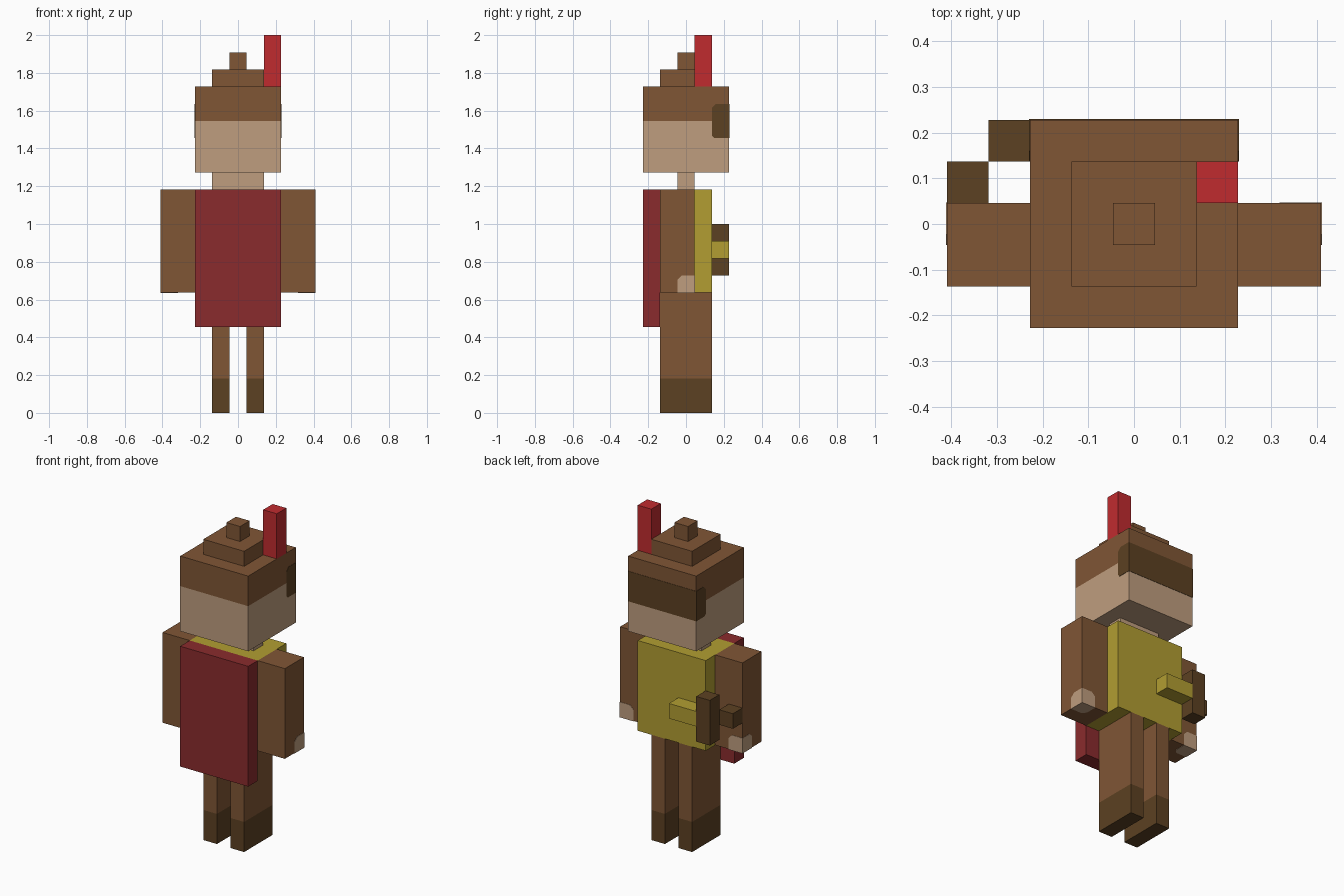
import bpy
import bmesh

if "Cube" in bpy.data.objects:
    bpy.data.objects.remove(bpy.data.objects["Cube"], do_unlink=True)

U = 1 / 11      # one block of the figure
EPS = 0.02      # lift of painted plates, in blocks


def material(name, rgb):
    lin = [((c / 255 + 0.055) / 1.055) ** 2.4 for c in rgb] + [1.0]
    m = bpy.data.materials.new(name)
    m.use_nodes = True
    m.diffuse_color = lin
    bsdf = next(n for n in m.node_tree.nodes if n.type == 'BSDF_PRINCIPLED')
    bsdf.inputs["Base Color"].default_value = lin
    return m


BROWN = material("brown", (128, 86, 53))
DARK = material("dark_brown", (92, 65, 34))
SKIN = material("skin", (191, 158, 127))
CRIMSON = material("crimson", (138, 43, 45))
RED = material("bright_red", (192, 43, 47))
YELLOW = material("mustard_yellow", (178, 158, 50))


def finish(name, bm, mat):
    bmesh.ops.recalc_face_normals(bm, faces=bm.faces)
    bmesh.ops.scale(bm, vec=(U, U, U), verts=bm.verts)
    me = bpy.data.meshes.new(name)
    bm.to_mesh(me)
    bm.free()
    me.materials.append(mat)
    ob = bpy.data.objects.new(name, me)
    bpy.context.collection.objects.link(ob)
    return ob


def box_bm(x, y, z):
    bm = bmesh.new()
    bmesh.ops.create_cube(bm, size=1)
    for v in bm.verts:
        v.co = [r[0] if c < 0 else r[1] for c, r in zip(v.co, (x, y, z))]
    return bm


def box(name, x, y, z, mat):
    return finish(name, box_bm(x, y, z), mat)


def span(a, b, s):
    return tuple(sorted((a * s, b * s)))


def hand(name, s):
    """Hand patch wrapping the arm's outer rear corner, inner edges bevelled."""
    bm = box_bm(span(3.5, 4.5 + EPS, s), (-0.5, 0.5 + EPS), (7 - EPS, 8))
    inner = min(bm.verts, key=lambda v: abs(v.co.x) + v.co.y - v.co.z)
    bmesh.ops.bevel(bm, geom=list(inner.link_edges), offset=0.25,
                    segments=1, affect='EDGES')
    finish(name, bm, SKIN)


# Legs, feet, arms and hands
for side, s in (("left", 1), ("right", -1)):
    box(side + "_foot", span(0.5, 1.5, s), (-1.5, 1.5), (0, 2), DARK)
    box(side + "_leg", span(0.5, 1.5, s), (-1.5, 1.5), (2, 7), BROWN)
    box(side + "_arm", span(2.5, 4.5, s), (-1.5, 0.5), (7, 13), BROWN)
    hand(side + "_hand", s)

# Torso and front apron
box("torso", (-2.5, 2.5), (-1.5, 1.5), (7, 13), YELLOW)
box("apron", (-2.5, 2.5), (-2.5, -1.5), (5, 13), CRIMSON)

# Head and stepped cap
box("neck", (-1.5, 1.5), (-0.5, 0.5), (13, 14), SKIN)
box("face", (-2.5, 2.5), (-2.5, 2.5), (14, 17), SKIN)
box("cap", (-2.5, 2.5), (-2.5, 2.5), (17, 19), BROWN)
box("cap_step", (-1.5, 1.5), (-1.5, 1.5), (19, 20), BROWN)
box("cap_knob", (-0.5, 0.5), (-0.5, 0.5), (20, 21), BROWN)
box("feather", (1.5, 2.5), (0.5, 1.5), (19, 22), RED)

# Hair band across the back of the head, with clipped front corners
bm = bmesh.new()
profile = [(2.5 + EPS, 16), (1.65, 16), (1.5, 16.15), (1.5, 17.75),
           (1.75, 18), (2.5 + EPS, 18)]
f = bm.faces.new([bm.verts.new((-2.5 - EPS, y, z)) for y, z in profile])
ext = bmesh.ops.extrude_face_region(bm, geom=[f])["geom"]
bmesh.ops.translate(bm, vec=(5 + 2 * EPS, 0, 0),
                    verts=[g for g in ext if isinstance(g, bmesh.types.BMVert)])
finish("hair_band", bm, DARK)

# Sheathed dagger on the back
box("sheath", (-2.5, -0.5), (1.5, 2.5), (9, 10), YELLOW)
box("guard_top", (-3.5, -2.5), (1.5, 2.5), (8, 11), DARK)
box("grip", (-4.5, -3.5), (0.5, 1.5), (9, 10), DARK)
